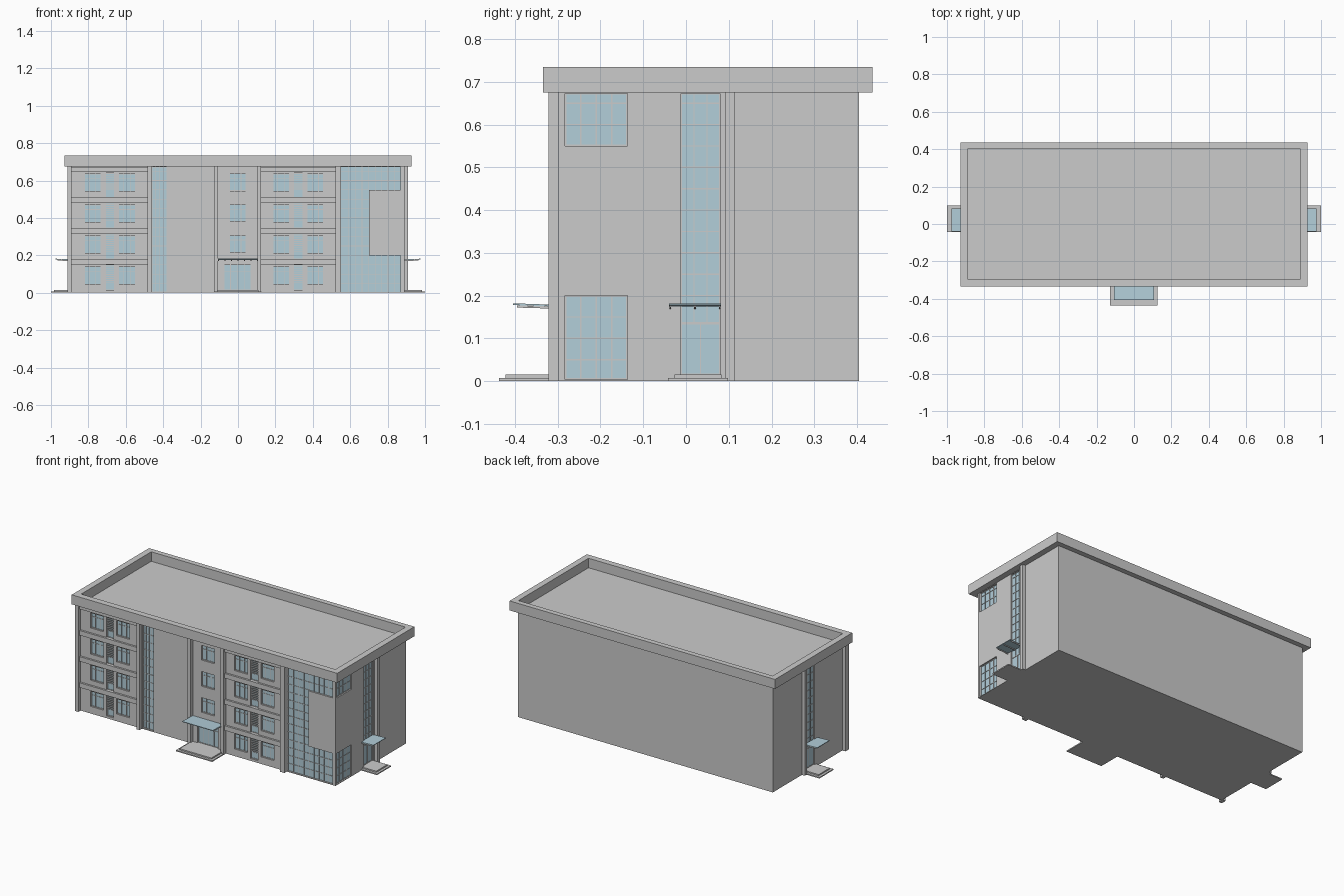
import bpy, bmesh

if "Cube" in bpy.data.objects:
    bpy.data.objects.remove(bpy.data.objects["Cube"])

FRONT, BACK, SIDE, TOP = -0.298, 0.405, 0.89, 0.675   # main wall planes
REVEAL = 0.014                                        # glazing recess

glass_mat = bpy.data.materials.new("glass_blue")
glass_mat.diffuse_color = (0.45, 0.62, 0.70, 1)
glass_mat.use_nodes = True
glass_mat.node_tree.nodes["Principled BSDF"].inputs["Base Color"].default_value = glass_mat.diffuse_color


def place(face, u, d, z):
    """Wall coordinates (along wall, outward distance, height) to world."""
    if face == "front":
        return (u, FRONT - d, z)
    return ((SIDE + d) * (1 if face == "right" else -1), u, z)


def prism(bm, bottom, top):
    """Closed solid between two matching loops."""
    a = [bm.verts.new(p) for p in bottom]
    b = [bm.verts.new(p) for p in top]
    bm.faces.new(a[::-1])
    bm.faces.new(b)
    for i in range(len(a)):
        j = (i + 1) % len(a)
        bm.faces.new((a[i], a[j], b[j], b[i]))


def wbox(bm, face, u0, u1, d0, d1, z0, z1, rise=0):
    """Box on a wall; rise lifts its outer edge."""
    loop = [(u0, d0), (u1, d0), (u1, d1), (u0, d1)]
    prism(bm, *[[place(face, u, d, z + (rise if d == d1 else 0)) for u, d in loop]
                for z in (z0, z1)])


def finish(name, bm, mat=None):
    bmesh.ops.recalc_face_normals(bm, faces=bm.faces)
    me = bpy.data.meshes.new(name)
    bm.to_mesh(me)
    bm.free()
    ob = bpy.data.objects.new(name, me)
    bpy.context.collection.objects.link(ob)
    if mat:
        me.materials.append(mat)
    return ob


glass, frames, cuts = bmesh.new(), bmesh.new(), bmesh.new()


def pane(face, u0, u1, z0, z1, us=(), zs=(), cut=True, border=True):
    """Recessed glazing with bars at the given u and z positions."""
    if cut:
        wbox(cuts, face, u0, u1, -REVEAL, 0.02, z0, z1)
    wbox(glass, face, u0, u1, -REVEAL - 0.002, -REVEAL + 0.003, z0, z1)
    t = 0.0015
    us, zs = list(us), list(zs)
    if border:
        us += [u0 + t, u1 - t]
        zs += [z0 + t, z1 - t]
    for u in us:
        wbox(frames, face, u - t, u + t, -REVEAL, -REVEAL + 0.006, z0, z1)
    for z in zs:
        wbox(frames, face, u0, u1, -REVEAL, -REVEAL + 0.0055, z - t, z + t)


def split(a, b, n):
    return [a + (b - a) * i / n for i in range(1, n)]


ROWS = [0.05 * i for i in range(1, 14)]
CEIL = TOP - 0.002

# Apartment bays: floor bands, window pairs, louvred centre strips
bands, louvres = bmesh.new(), bmesh.new()
for x0, x1 in ((-0.89, -0.48), (0.122, 0.52)):
    mid = -0.685 if x0 < 0 else 0.322
    for f in range(4):
        zb = 0.15 + 0.165 * f
        wbox(bands, "front", x0, x1, -0.005, 0.012, zb, zb + (0.03 if f < 3 else 0.025))
        z0 = zb - 0.105
        for s in (-1, 1):
            c = mid + s * 0.0915
            pane("front", c - 0.045, c + 0.045, z0, z0 + 0.095,
                 (c - 0.017, c + 0.017), (z0 + 0.07,))
        low = zb - 0.135
        pane("front", mid - 0.025, mid + 0.025, low, zb - 0.001, (), (low + 0.04,))
        for k in range(8):
            z = low + 0.048 + k * 0.011
            wbox(louvres, "front", mid - 0.025, mid + 0.025, -REVEAL, -0.003, z, z + 0.004)
finish("floor_bands", bands)
finish("louvres", louvres)

# Tall front glass strip, centre windows and front door
pane("front", -0.46, -0.38, 0.004, CEIL, split(-0.46, -0.38, 4), ROWS)
for z0 in (0.215, 0.38, 0.545):
    pane("front", -0.046, 0.044, z0, z0 + 0.092, (-0.018, 0.016), (z0 + 0.067,))
pane("front", -0.075, 0.07, 0.015, 0.15, (-0.04, -0.002, 0.035), (0.115,))

# C-shaped corner glazing
outline = [(0.552, 0.004), (0.87, 0.004), (0.87, 0.2), (0.70, 0.2),
           (0.70, 0.55), (0.87, 0.55), (0.87, CEIL), (0.552, CEIL)]
prism(cuts, *[[place("front", u, d, z) for u, z in outline] for d in (-REVEAL, 0.02)])
pane("front", 0.552, 0.70, 0.004, CEIL, split(0.552, 0.70, 4), ROWS, False, False)
pane("front", 0.70, 0.87, 0.004, 0.2, split(0.70, 0.87, 5) + [0.70], ROWS[:3], False, False)
pane("front", 0.70, 0.87, 0.55, CEIL, split(0.70, 0.87, 5) + [0.70], ROWS[11:], False, False)
for z0, z1, rows in ((0.004, 0.2, ROWS[:3]), (0.55, CEIL, ROWS[11:])):
    pane("right", -0.283, -0.137, z0, z1, split(-0.283, -0.137, 4), rows)

# Side stairwell strips with doors
for face in ("right", "left"):
    pane(face, -0.012, 0.08, 0.135, CEIL, split(-0.012, 0.08, 3), ROWS[3:], False)
    pane(face, -0.012, 0.08, 0.015, 0.135, (0.034,), (), False)
    wbox(cuts, face, -0.012, 0.08, -REVEAL, 0.02, 0.015, CEIL)

# Main block with window recesses cut in
bm = bmesh.new()
base = [(-SIDE, FRONT), (SIDE, FRONT), (SIDE, BACK), (-SIDE, BACK)]
prism(bm, [(x, y, 0) for x, y in base], [(x, y, TOP) for x, y in base])
body = finish("main_block", bm)
cutter = finish("window_cutter", cuts)
cutter.hide_render = True
mod = body.modifiers.new("recesses", "BOOLEAN")
mod.operation, mod.solver, mod.object = "DIFFERENCE", "EXACT", cutter
bpy.context.view_layer.objects.active = body
bpy.ops.object.modifier_apply(modifier=mod.name)
bpy.data.objects.remove(cutter)
finish("glazing", glass, glass_mat)
finish("window_frames", frames)

# Parapet ring
bm = bmesh.new()
loops = []
for g, z in ((0.037, 0.675), (0.037, 0.735), (-0.002, 0.735), (-0.002, 0.675)):
    X, Y0, Y1 = SIDE + g, FRONT - g, BACK + min(g, 0.031)
    loops.append([bm.verts.new((x, y, z)) for x, y in ((-X, Y0), (X, Y0), (X, Y1), (-X, Y1))])
for a, b in zip(loops, loops[1:] + loops[:1]):
    for i in range(4):
        j = (i + 1) % 4
        bm.faces.new((a[i], a[j], b[j], b[i]))
finish("parapet", bm)

# Pilasters
bm = bmesh.new()
for u0, u1 in ((-0.912, -0.89), (-0.484, -0.462), (-0.128, -0.107), (0.102, 0.124), (0.52, 0.55)):
    wbox(bm, "front", u0, u1, -0.01, 0.024, 0, TOP)
for face in ("right", "left"):
    wbox(bm, face, 0.091, 0.115, -0.01, 0.02, 0, TOP)
finish("pilasters", bm)

# Entrance steps and sloped glass canopies on thin brackets
steps, canopy, rods = bmesh.new(), bmesh.new(), bmesh.new()
for face, u0, u1, reach in (("front", -0.128, 0.125, 0.139),
                            ("right", -0.042, 0.098, 0.11), ("left", -0.042, 0.098, 0.11)):
    wbox(steps, face, u0, u1, -0.01, reach, 0, 0.007)
    wbox(steps, face, u0 + 0.015, u1 - 0.015, -0.01, reach - 0.015, 0.007, 0.015)
    c0, c1 = (-0.107, 0.107) if face == "front" else (-0.04, 0.082)
    out = 0.107 if face == "front" else 0.085
    wbox(canopy, face, c0, c1, -0.005, out, 0.174, 0.178, 0.004)
    n = 7 if face == "front" else 3
    for i in range(n):
        u = c0 + 0.003 + (c1 - c0 - 0.006) * i / (n - 1)
        wbox(rods, face, u - 0.002, u + 0.002, -0.005, out - 0.01, 0.169, 0.174, 0.003)
finish("entrance_steps", steps)
finish("canopies", canopy, glass_mat)
finish("canopy_brackets", rods)
